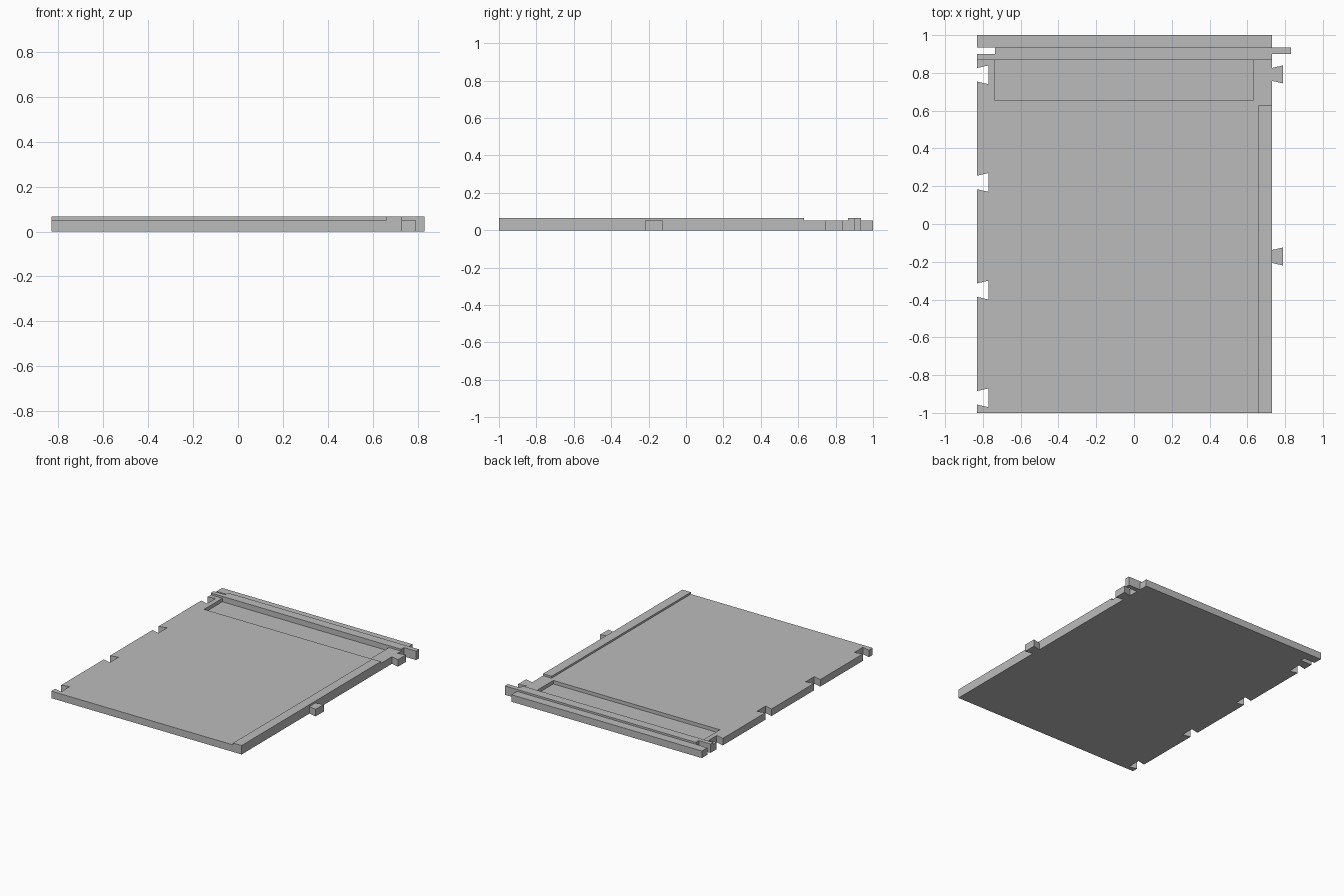
import bpy
import bmesh

cube = bpy.data.objects.get("Cube")
if cube:
    bpy.data.objects.remove(cube, do_unlink=True)

PLATE_TOP, RAISED_TOP, POCKET_FLOOR = 0.052, 0.066, 0.026
LEFT, RIGHT = -0.83, 0.73

grey = bpy.data.materials.new("plain grey")
grey.use_nodes = True
COLOUR = (0.5, 0.5, 0.5, 1)
grey.diffuse_color = COLOUR
grey.node_tree.nodes["Principled BSDF"].inputs["Base Color"].default_value = COLOUR


def prism(name, outline, bottom, top):
    """Extrude a flat outline upwards between two heights."""
    bm = bmesh.new()
    face = bm.faces.new([bm.verts.new((x, y, bottom)) for x, y in outline])
    new = bmesh.ops.extrude_face_region(bm, geom=[face])["geom"]
    verts = [v for v in new if isinstance(v, bmesh.types.BMVert)]
    bmesh.ops.translate(bm, verts=verts, vec=(0, 0, top - bottom))
    bmesh.ops.recalc_face_normals(bm, faces=bm.faces)
    mesh = bpy.data.meshes.new(name)
    bm.to_mesh(mesh)
    bm.free()
    mesh.materials.append(grey)
    obj = bpy.data.objects.new(name, mesh)
    bpy.context.collection.objects.link(obj)
    return obj


def rect(x0, x1, y0, y1):
    return [(x0, y0), (x1, y0), (x1, y1), (x0, y1)]


def dovetail(x, y, near, far):
    """Points along an edge, flaring in +x, listed by rising y."""
    return [(x, y - near), (x + 0.06, y - far), (x + 0.06, y + far), (x, y + near)]


def combine(target, tool, operation):
    mod = target.modifiers.new(tool.name, "BOOLEAN")
    mod.operation = operation
    mod.solver = "EXACT"
    mod.object = tool
    tool.hide_render = True
    bpy.context.view_layer.objects.active = target
    bpy.ops.object.modifier_apply(modifier=mod.name)
    bpy.data.objects.remove(tool, do_unlink=True)


# Right edge with two dovetail tabs and the end peg
right_edge = [(RIGHT, -1)]
for y in (-0.172, 0.792):
    right_edge += dovetail(RIGHT, y, 0.034, 0.048)
right_edge += [(RIGHT, 0.90), (0.83, 0.90), (0.83, 0.935), (RIGHT, 0.935), (RIGHT, 1)]

# Left edge with four dovetail sockets and the peg slot
left_edge = [(LEFT, -1)]
for i in range(4):
    left_edge += dovetail(LEFT, -0.92 + 0.57 * i, 0.036, 0.05)
left_edge += [(LEFT, 0.90), (-0.735, 0.90), (-0.735, 0.935), (LEFT, 0.935), (LEFT, 1)]

plate = prism("plate", right_edge + left_edge[::-1], 0, PLATE_TOP)

# Raised rail along the right side
rail = prism("side_rail", rect(0.66, RIGHT, -1, 0.63), 0.03, RAISED_TOP)
combine(plate, rail, "UNION")

# Shallow pocket in front of the ridge
pocket = prism("pocket_cutter", rect(-0.735, 0.63, 0.653, 0.867), POCKET_FLOOR, 0.1)
combine(plate, pocket, "DIFFERENCE")

# Raised ridge across the back, running out over the peg
ridge_outline = [(LEFT, 0.867), (RIGHT, 0.867), (RIGHT, 0.90), (0.83, 0.90),
                 (0.83, 0.935), (-0.735, 0.935), (-0.735, 0.90), (LEFT, 0.90)]
ridge = prism("back_ridge", ridge_outline, 0.03, RAISED_TOP)
combine(plate, ridge, "UNION")
